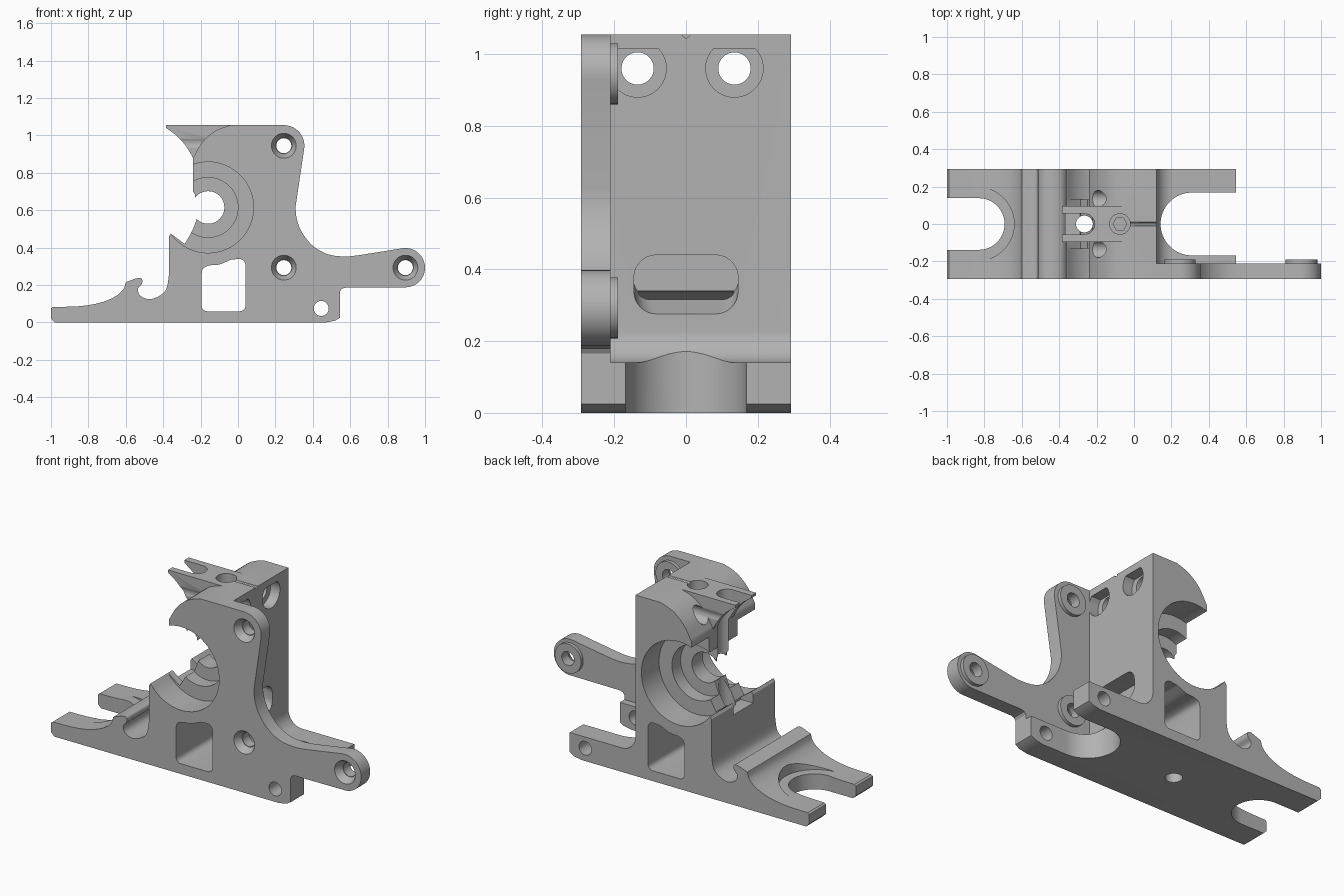
import bpy
import bmesh
import math
from mathutils import Vector

if "Cube" in bpy.data.objects:
    bpy.data.objects.remove(bpy.data.objects["Cube"])

grey = bpy.data.materials.new("plain grey")
grey.use_nodes = True
grey.diffuse_color = (.45, .45, .45, 1)
grey.node_tree.nodes["Principled BSDF"].inputs["Base Color"].default_value = grey.diffuse_color

# Maps (profile u, profile v, extrusion depth) to world space
AXES = {
    "x": lambda u, v, d: (d, u, v),
    "y": lambda u, v, d: (u, d, v),
    "z": lambda u, v, d: (u, v, d),
}
FRONT, BACK = -.293, .293
PLATE_BACK = -.21
TOP = 1.055


def arc(cu, cv, radius, start, end, steps=16):
    angles = [math.radians(start + (end - start) * i / steps) for i in range(steps + 1)]
    return [(cu + radius * math.cos(a), cv + radius * math.sin(a)) for a in angles]


def circle(cu, cv, radius, sides=48):
    return arc(cu, cv, radius, 0, 360, sides)[:-1]


def flow(points, steps=5):
    """Smooth curve through a few points."""
    pts = [Vector(p) for p in points]
    pts = [pts[0]] + pts + [pts[-1]]
    result = []
    for a, b, c, d in zip(pts, pts[1:], pts[2:], pts[3:]):
        for i in range(steps):
            t = i / steps
            p = b + (c - a) * t / 2 + (a - b * 2.5 + c * 2 - d / 2) * t * t
            p += (b * 3 - a - c * 3 + d) * t ** 3 / 2
            result.append(tuple(p))
    return result + [tuple(points[-1])]


def loft(name, first, second, low, high, axis):
    """Solid between two matching outlines."""
    bm = bmesh.new()
    place = AXES[axis]
    bottom = [bm.verts.new(place(u, v, low)) for u, v in first]
    top = [bm.verts.new(place(u, v, high)) for u, v in second]
    bm.faces.new(bottom)
    bm.faces.new(top)
    count = len(bottom)
    for i in range(count):
        j = (i + 1) % count
        bm.faces.new((bottom[i], bottom[j], top[j], top[i]))
    bmesh.ops.recalc_face_normals(bm, faces=bm.faces)
    mesh = bpy.data.meshes.new(name)
    bm.to_mesh(mesh)
    bm.free()
    mesh.materials.append(grey)
    obj = bpy.data.objects.new(name, mesh)
    bpy.context.collection.objects.link(obj)
    return obj


def prism(name, outline, low, high, axis="y"):
    return loft(name, outline, outline, low, high, axis)


def combine(target, tool, operation="DIFFERENCE"):
    tool.hide_render = True
    bpy.context.view_layer.objects.active = target
    mod = target.modifiers.new("combine", "BOOLEAN")
    mod.operation, mod.solver, mod.object = operation, "EXACT", tool
    bpy.ops.object.modifier_apply(modifier=mod.name)
    bpy.data.objects.remove(tool)


def cut(target, outline, low, high, axis="y"):
    combine(target, prism("cutter", outline, low, high, axis))


def box(u0, u1, v0, v1):
    return [(u0, v0), (u1, v0), (u1, v1), (u0, v1)]


# Main body: base foot, catch, bore lip, top arc and rear foot
fillet = arc(.21, .23, .09, 180, 270)
foot = flow([(-.99, .083), (-.85, .087), (-.74, .105), (-.66, .137), (-.615, .175), (-.6, .215)])
catch = flow([(-.6, .215), (-.535, .238), (-.513, .23), (-.515, .205), (-.535, .18),
              (-.524, .145), (-.48, .125), (-.43, .137), (-.385, .175), (-.37, .25)])
opening = flow([(-.285, .42), (-.245, .49), (-.22, .555)])
crown = flow([(-.24, .88), (-.19, .965), (-.12, 1.025), (-.04, TOP)])
outline = [(-.98, 0), (-1, .02), (-1, .075)] + foot + catch[1:]
outline += [(-.37, .46), (-.36, .475)] + opening + [(-.23, .685), (-.24, .7)] + crown
outline += [(.12, TOP)] + fillet + [(.545, .14), (.545, .025), (.52, .01), (.47, 0)]
body = prism("main_body", outline, FRONT, BACK)

# Overhanging guide tongue at the top
under = flow([(-.385, 1.04), (-.33, 1), (-.28, .945), (-.24, .88)])
tongue = prism("guide_tongue", under + [(-.235, .82), (-.15, .9), (0, TOP), (-.385, TOP)], -.095, .095)
combine(body, tongue, "UNION")

# Stepped bearing bore, entered from both sides
BORE = (-.16, .615)
for side in (-1, 1):
    for radius, floor in ((.243, .13), (.16, .05)):
        low, high = sorted((side * floor, side * .4))
        cut(body, circle(*BORE, radius, 64), low, high)
cut(body, circle(*BORE, .087), -.4, .4)
cut(body, box(-.45, -.29, .41, .6), -.09, .09)

# Lower window and cross hole in the rear foot
window = arc(-.165, .09, .03, 180, 270, 6) + arc(.01, .09, .03, 270, 360, 6)
window += arc(.005, .305, .035, 0, 90, 6) + flow([(-.04, .335), (-.1, .31), (-.15, .305), (-.185, .29), (-.195, .26)])
cut(body, window, -.4, .4)
cut(body, circle(.445, .075, .04), -.4, .4)

# U notches at both ends of the base, with a raised recess at the left one
cut(body, [(.7, -.168)] + arc(.31, 0, .168, 270, 90, 32) + [(.7, .168)], -.1, .3, "z")
cut(body, [(-1.2, .138)] + arc(-.83, 0, .138, 90, -90, 32) + [(-1.2, -.138)], -.1, .4, "z")
cut(body, circle(-.838, 0, .197), .09, .4, "z")

# Feed channel, tongue slot, top screw socket and fine groove
cut(body, circle(-.265, 0, .045), -.1, .6, "z")
cut(body, [(-.6, .055)] + arc(-.265, 0, .055, 90, -90) + [(-.6, -.055)], .65, 1.2, "z")
cut(body, circle(-.075, 0, .055), .98, 1.2, "z")
cut(body, circle(-.075, 0, .037, 6), .9, 1, "z")
cut(body, circle(0, TOP, .01, 12), -.05, .3, "x")

# Horizontal bolt holes with flat-topped pockets
for y in (-.135, .135):
    cut(body, circle(y, .96, .045), -.6, .3, "x")
    pocket = arc(y, .96, .08, 137, 403, 32)
    cut(body, pocket, .06, .3, "x")

# Rounded pocket in the rear wall, its floor rising inward
def pocket_outline(low):
    mid = (low + .44) / 2
    r = .44 - mid - .02
    corners = ((.145, .44, 0), (-.145, .44, 90), (-.145, low, 180), (.145, low, 270))
    points = []
    for y, z, start in corners:
        cy = y - math.copysign(r, y)
        cz = z - math.copysign(r, z - mid)
        points += arc(cy, cz, r, start, start + 90, 8)
    return points

combine(body, loft("cutter", pocket_outline(.33), pocket_outline(.275), .01, .122, "x"))

# Mounting plate with two ears
waist = flow([(.308, .62), (.313, .56), (.34, .485), (.4, .41), (.48, .365), (.57, .353), (.65, .36)])
plate_outline = [(.12, TOP)] + arc(.245, .945, .11, 90, -8) + waist
plate_outline += arc(.895, .293, .105, 100, -90, 28) + [(.575, .186), (.555, .18), (.545, .165), (.545, .14)]
plate_outline += fillet[::-1]
plate = prism("mounting_plate", plate_outline, FRONT, PLATE_BACK)

# Countersunk screw holes with spacer bosses behind
for label, x, z in (("top", .245, .945), ("middle", .245, .293), ("rear", .895, .293)):
    boss = prism(label + "_boss", circle(x, z, .085), PLATE_BACK, -.19)
    for part in (plate, boss):
        cut(part, circle(x, z, .04), -.4, 0)
    combine(plate, loft("cutter", circle(x, z, .067), circle(x, z, .043), FRONT - .001, -.25, "y"))

# Smooth rounded surfaces, keep edges crisp
bpy.ops.object.select_all(action="DESELECT")
for obj in bpy.context.scene.objects:
    if obj.type == "MESH" and grey.name in obj.data.materials:
        obj.select_set(True)
        bpy.context.view_layer.objects.active = obj
bpy.ops.object.shade_smooth_by_angle(angle=math.radians(30))
